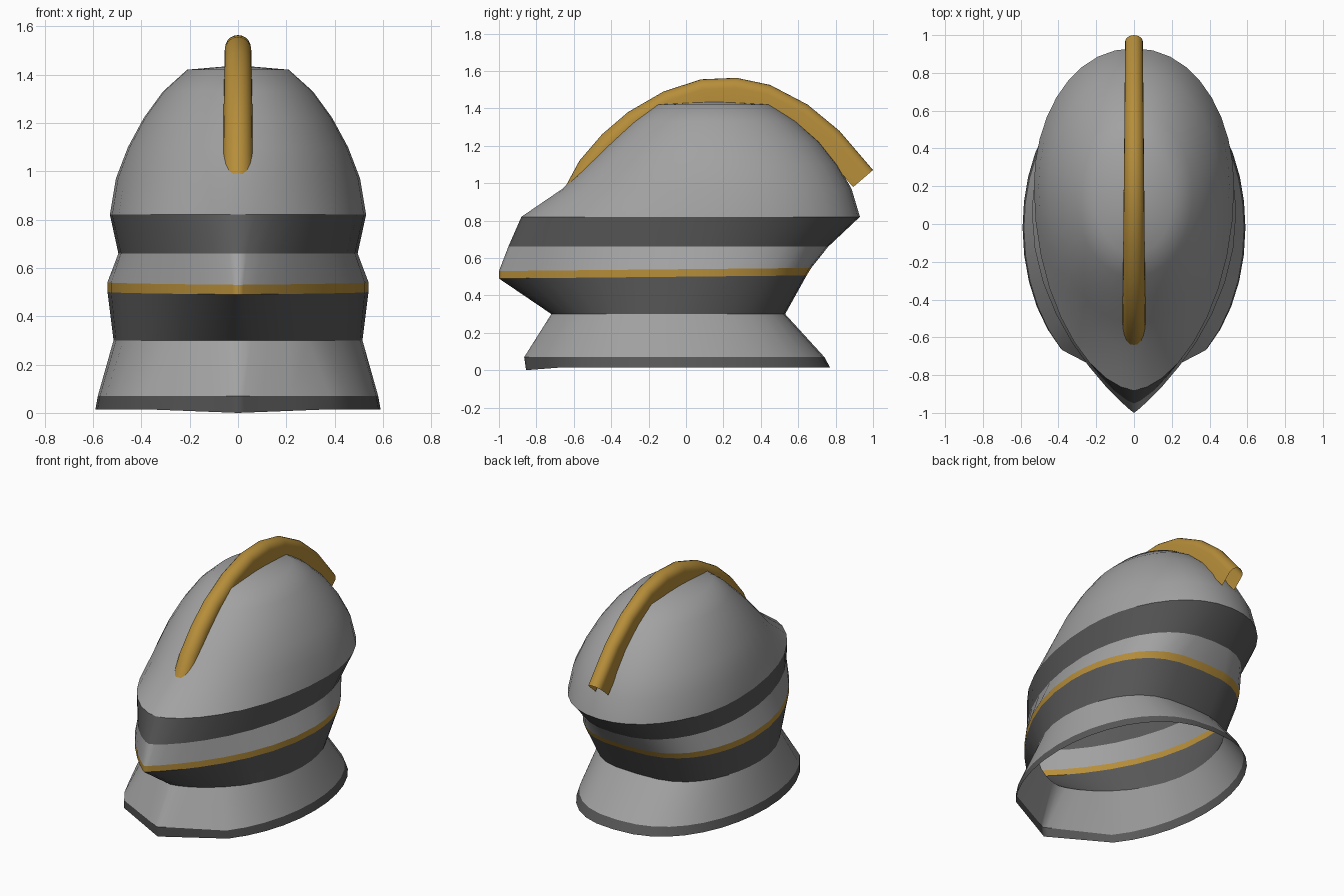
import bpy, bmesh, math

if "Cube" in bpy.data.objects:
    bpy.data.objects.remove(bpy.data.objects["Cube"])

SEG = 36


def material(name, rgb):
    m = bpy.data.materials.new(name)
    m.diffuse_color = (*rgb, 1)
    m.use_nodes = True
    m.node_tree.nodes["Principled BSDF"].inputs["Base Color"].default_value = m.diffuse_color
    return m


steel = material("light_steel", (0.36, 0.36, 0.36))
dark = material("dark_steel", (0.10, 0.10, 0.10))
gold = material("gold", (0.47, 0.27, 0.042))


def finish(bm, name, mats):
    for f in bm.faces:
        f.smooth = True
    me = bpy.data.meshes.new(name)
    bm.to_mesh(me)
    bm.free()
    for m in mats:
        me.materials.append(m)
    ob = bpy.data.objects.new(name, me)
    bpy.context.collection.objects.link(ob)
    return ob


def ring(bm, z, front, back, half, mid, point, heel, tilt=0.0, chop=False):
    """Oval outline: 'point' sharpens the front, a low 'heel' squares the back,
    'chop' joins the front corners to the tip with straight edges."""
    s0, c0 = math.sin(math.radians(50)), math.cos(math.radians(50))
    vs = []
    for i in range(SEG):
        t = 2 * math.pi * i / SEG
        c, s = math.cos(t), math.sin(t)
        p = point if s < 0 else heel
        if abs(c) < 1e-6:
            x = 0.0
        elif chop and s < -s0 - 1e-4:
            x = math.copysign(c0 ** p * (1 + s) / (1 - s0), c)
        else:
            x = math.copysign(abs(c) ** p, c)
        y = mid + s * ((back - mid) if s > 0 else (mid - front))
        vs.append(bm.verts.new((half * x, y, z + tilt * y)))
    return vs


def loft(bm, rows, slots):
    rings = [ring(bm, *r) for r in rows]
    for k, (a, b) in enumerate(zip(rings, rings[1:])):
        for j in range(SEG):
            n = (j + 1) % SEG
            f = bm.faces.new((a[j], a[n], b[n], b[j]))
            f.material_index = slots[k]
    return rings


# neck guard and visor: z, front y, back y, half width, widest y, point, heel, tilt
brow = (0.82, -0.88, 0.93, 0.53, 0.20, 1.18, 0.95)
bm = bmesh.new()
rings = loft(bm, [
    (0.015, -0.855, 0.77, 0.59, -0.02, 0.95, 0.83, 0, True),
    (0.07, -0.865, 0.74, 0.58, -0.02, 0.95, 0.83, 0, True),
    (0.30, -0.72, 0.53, 0.515, -0.05, 1.3, 0.68),
    (0.50, -1.00, 0.645, 0.54, 0.05, 1.85, 0.68, 0.01),
    (0.54, -1.00, 0.67, 0.54, 0.05, 1.85, 0.68, 0.01),
    (0.66, -0.95, 0.76, 0.495, 0.10, 1.5, 0.8),
    brow,
], (1, 0, 1, 2, 0, 1))
# crisp horizontal ridges between the plates
for r in rings[1:-1]:
    for j in range(SEG):
        bm.edges.get((r[j], r[(j + 1) % SEG])).smooth = False
# lower rim dips slightly towards the front tip
for v in rings[0]:
    v.co.z -= 0.015 * max(0, (-v.co.y - 0.66) / 0.195)
finish(bm, "visor_and_neck_guard", (steel, dark, gold))

# rounded skull dome with a nearly flat crown
bm = bmesh.new()
rings = loft(bm, [
    brow,
    (0.97, -0.66, 0.885, 0.505, 0.20, 1.12, 0.95),
    (1.10, -0.525, 0.81, 0.455, 0.18, 1.05, 0.95),
    (1.22, -0.40, 0.715, 0.39, 0.17, 1.0, 0.95),
    (1.33, -0.28, 0.59, 0.31, 0.16, 1.0, 0.95),
    (1.42, -0.16, 0.45, 0.21, 0.15, 1.0, 0.95),
], (0,) * 5)
tip = bm.verts.new((0, 0.15, 1.438))
top = rings[-1]
for j in range(SEG):
    bm.faces.new((top[j], top[(j + 1) % SEG], tip))
finish(bm, "skull_dome", (steel,))

# crest: open-bottomed arch swept over the dome, as (y, z) of its outer edge
path = [(-0.64, 0.99), (-0.57, 1.12), (-0.45, 1.26), (-0.31, 1.38),
        (-0.12, 1.49), (0.08, 1.555), (0.27, 1.563), (0.45, 1.525),
        (0.65, 1.42), (0.82, 1.28), (1.0, 1.07)]
DEPTH = 0.14
bm = bmesh.new()
sections = []
for k, (y, z) in enumerate(path):
    y0, z0 = path[max(k - 1, 0)]
    y1, z1 = path[min(k + 1, len(path) - 1)]
    ln = math.hypot(y1 - y0, z1 - z0)
    ny, nz = (z1 - z0) / ln, -(y1 - y0) / ln      # direction into the dome
    w = 0.063 - 0.016 * k / (len(path) - 1)
    prof = [(-w, DEPTH)]
    prof += [(-w * math.cos(math.pi * i / 10), w - w * math.sin(math.pi * i / 10))
             for i in range(11)]
    prof += [(w, DEPTH)]
    sections.append([bm.verts.new((x, y + ny * d, z + nz * d)) for x, d in prof])
for a, b in zip(sections, sections[1:]):
    for j in range(len(a) - 1):
        bm.faces.new((a[j], a[j + 1], b[j + 1], b[j]))
finish(bm, "crest", (gold,))
